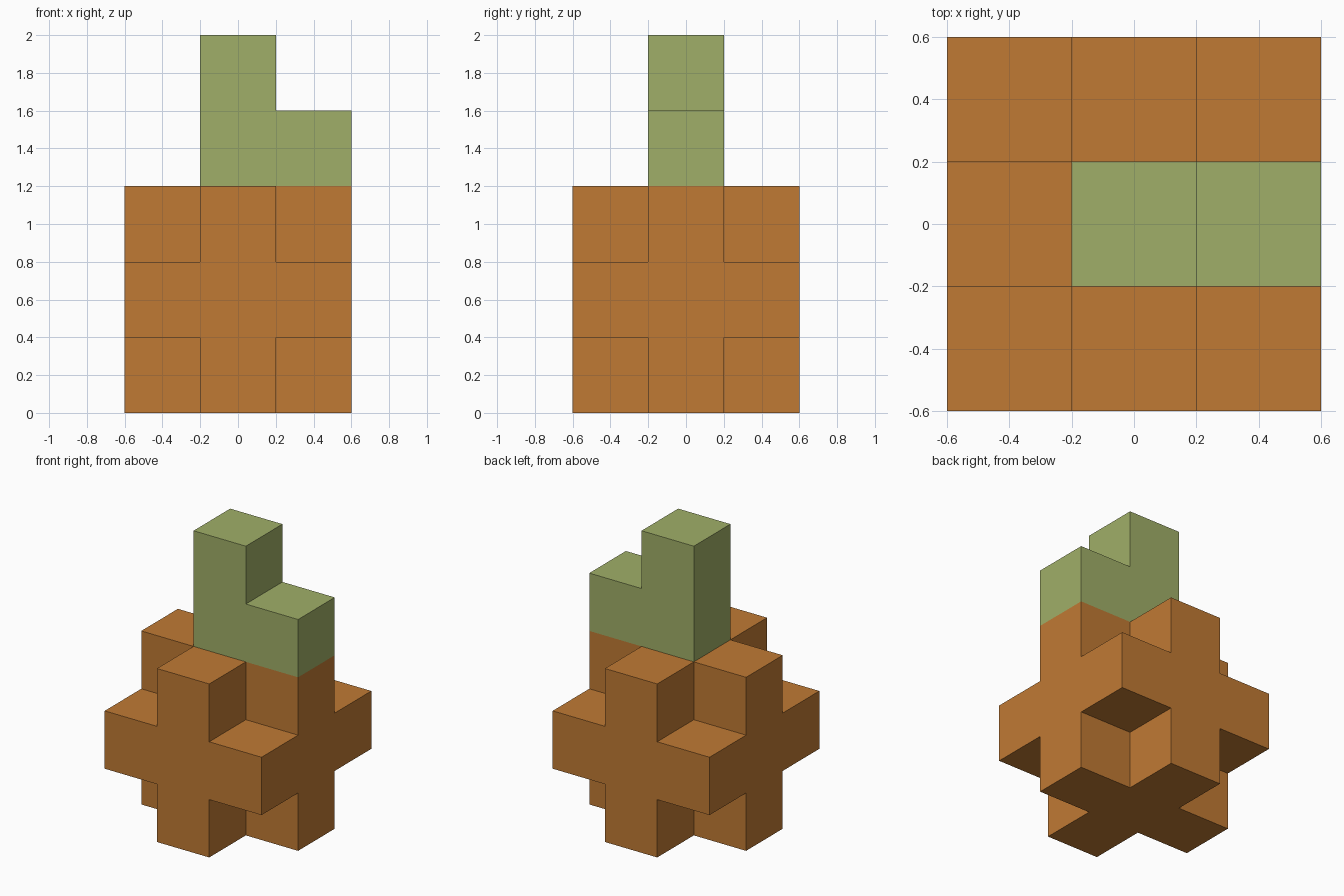
import bpy, bmesh
from itertools import product
from mathutils import Vector

cube = bpy.data.objects.get("Cube")
if cube:
    bpy.data.objects.remove(cube, do_unlink=True)

CELL = 0.4  # edge length of one block


def make_material(name, rgb):
    mat = bpy.data.materials.new(name)
    mat.use_nodes = True
    color = (*rgb, 1.0)
    mat.diffuse_color = color
    mat.node_tree.nodes["Principled BSDF"].inputs["Base Color"].default_value = color
    return mat


def build_blocks(name, cells, solid, mat):
    """Skin a set of grid cells, leaving out faces shared with other solid cells."""
    bm = bmesh.new()
    for cell in cells:
        for axis, sign in product(range(3), (-1, 1)):
            normal = Vector((0, 0, 0))
            normal[axis] = sign
            if tuple(int(c + n) for c, n in zip(cell, normal)) in solid:
                continue
            u, v = Vector((0, 0, 0)), Vector((0, 0, 0))
            u[(axis + 1) % 3] = 0.5
            v[(axis + 2) % 3] = 0.5 * sign
            mid = Vector(cell) + Vector((0, 0, 0.5)) + normal * 0.5
            corners = (mid - u - v, mid + u - v, mid + u + v, mid - u + v)
            bm.faces.new([bm.verts.new(c * CELL) for c in corners])
    bmesh.ops.remove_doubles(bm, verts=bm.verts, dist=0.001)
    # Merge coplanar squares into single flat panels
    bmesh.ops.dissolve_limit(bm, angle_limit=0.01, verts=bm.verts, edges=bm.edges)
    mesh = bpy.data.meshes.new(name)
    bm.to_mesh(mesh)
    bm.free()
    mesh.materials.append(mat)
    obj = bpy.data.objects.new(name, mesh)
    bpy.context.collection.objects.link(obj)
    return obj


# Fruit body: three by three by three blocks without the eight corners
body = {(x, y, z) for x, y, z in product((-1, 0, 1), (-1, 0, 1), (0, 1, 2))
        if abs(x) + abs(y) + abs(z - 1) < 3}

# Stem two blocks tall, with a one-block leaf on the left (+x)
stem = {(0, 0, 3), (0, 0, 4), (1, 0, 3)}

solid = body | stem
build_blocks("fruit_body", body, solid, make_material("orange", (0.527, 0.195, 0.034)))
build_blocks("stem_and_leaf", stem, solid, make_material("leaf green", (0.352, 0.429, 0.138)))
